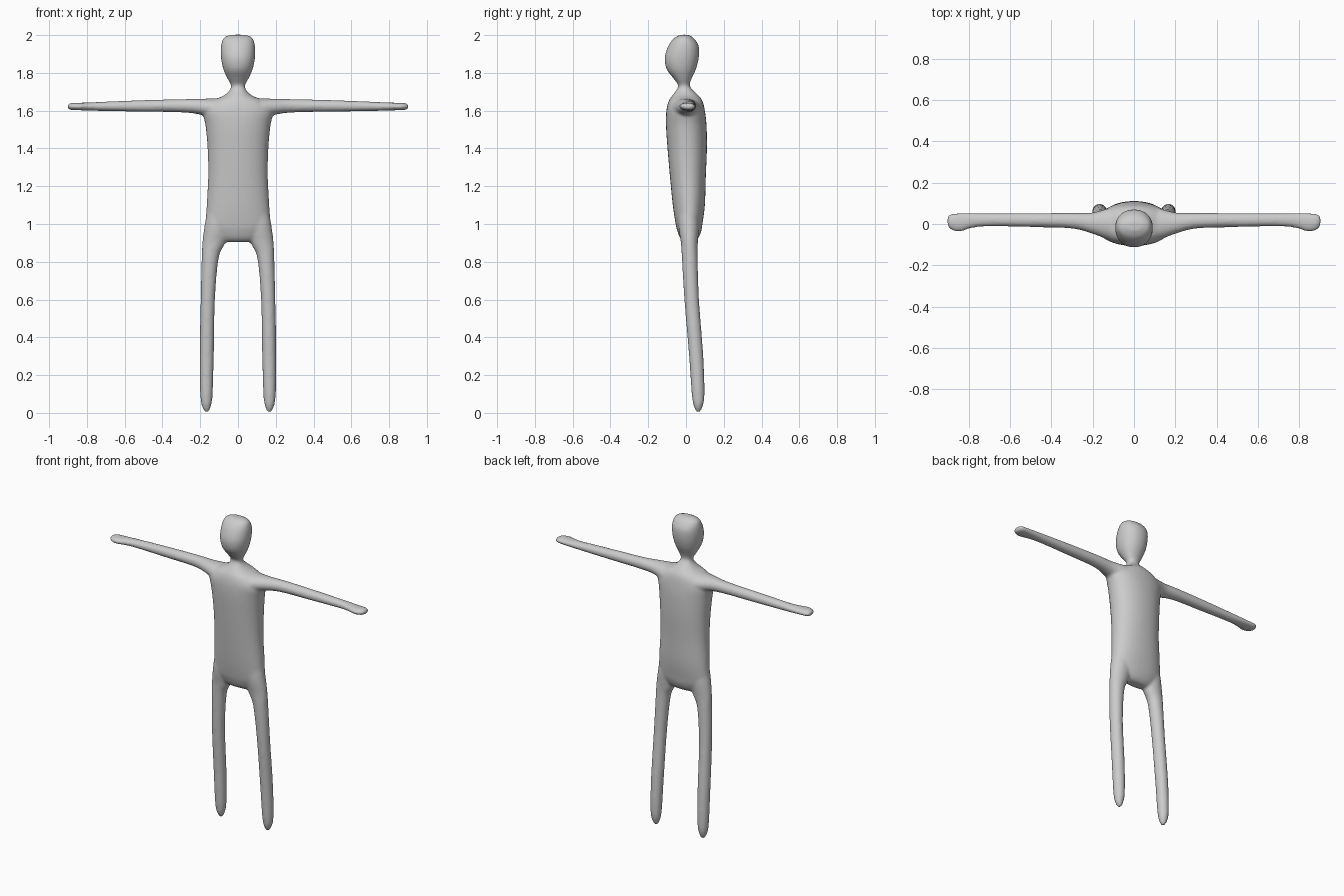
import bpy, bmesh, math

SIDES, STEPS = 32, 4


def catmull(a, b, c, d, t):
    return [0.5 * (2*q + (r - p)*t + (2*p - 5*q + 4*r - s)*t*t + (3*q - p - 3*r + s)*t**3)
            for p, q, r, s in zip(a, b, c, d)]


def refine(st):
    """Smoothly interpolate the cross-section stations."""
    out = []
    for i in range(len(st) - 1):
        a, d = st[max(i - 1, 0)], st[min(i + 2, len(st) - 1)]
        out += [catmull(a, st[i], st[i + 1], d, k / STEPS) for k in range(STEPS)]
    return out + [list(st[-1])]


def loft(bm, stations, place, power=2.0):
    """Skin rounded rings; place(station, u, v) maps a unit ring point to 3D."""
    rings = []
    for s in refine(stations):
        ring = []
        for k in range(SIDES):
            a = 2 * math.pi * k / SIDES
            c, n = math.cos(a), math.sin(a)
            u = math.copysign(abs(c) ** (2 / power), c)
            v = math.copysign(abs(n) ** (2 / power), n)
            ring.append(bm.verts.new(place(s, u, v)))
        rings.append(ring)
    for r0, r1 in zip(rings, rings[1:]):
        for k in range(SIDES):
            j = (k + 1) % SIDES
            bm.faces.new((r0[k], r0[j], r1[j], r1[k]))
    bm.faces.new(rings[0])
    bm.faces.new(rings[-1])


bm = bmesh.new()

# head, neck and torso: z, half width, front y, back y
trunk = [(0.905, 0.085, -0.01, 0.045), (0.925, 0.12, -0.03, 0.065),
         (0.96, 0.15, -0.045, 0.08), (1.0, 0.17, -0.055, 0.087),
         (1.1, 0.166, -0.07, 0.10), (1.25, 0.158, -0.085, 0.105),
         (1.4, 0.161, -0.098, 0.111), (1.52, 0.172, -0.106, 0.109),
         (1.6, 0.185, -0.104, 0.10), (1.65, 0.14, -0.092, 0.088),
         (1.68, 0.075, -0.073, 0.067), (1.71, 0.043, -0.05, 0.035),
         (1.735, 0.038, -0.042, 0.02), (1.77, 0.056, -0.066, 0.03),
         (1.82, 0.078, -0.103, 0.053), (1.88, 0.09, -0.113, 0.068),
         (1.94, 0.09, -0.095, 0.068), (1.98, 0.08, -0.068, 0.045),
         (1.995, 0.06, -0.045, 0.025), (2.002, 0.035, -0.03, 0.01)]
loft(bm, trunk, lambda s, u, v: (s[1]*u, (s[2] + s[3])/2 + (s[3] - s[2])/2*v, s[0]), 2.15)

# arm: x, centre y, centre z, half depth, half height
arm = [(0.05, 0.0, 1.605, 0.09, 0.06), (0.12, 0.0, 1.61, 0.077, 0.055),
       (0.2, 0.004, 1.621, 0.052, 0.042), (0.3, 0.016, 1.626, 0.038, 0.035),
       (0.5, 0.019, 1.625, 0.034, 0.031), (0.7, 0.02, 1.623, 0.032, 0.025),
       (0.78, 0.017, 1.622, 0.036, 0.022), (0.84, 0.008, 1.622, 0.045, 0.02),
       (0.88, 0.01, 1.622, 0.04, 0.019), (0.903, 0.015, 1.622, 0.024, 0.012)]

# leg: z, centre x, centre y, half width, half depth
leg = [(1.15, 0.095, 0.01, 0.055, 0.05), (1.0, 0.108, 0.014, 0.068, 0.055),
       (0.9, 0.128, 0.018, 0.061, 0.045), (0.82, 0.147, 0.02, 0.045, 0.042),
       (0.6, 0.16, 0.03, 0.038, 0.039), (0.3, 0.165, 0.054, 0.037, 0.038),
       (0.1, 0.167, 0.064, 0.033, 0.034), (0.035, 0.167, 0.065, 0.024, 0.024),
       (0.002, 0.165, 0.065, 0.008, 0.008)]

for side in (-1, 1):
    loft(bm, arm, lambda s, u, v: (side*s[0], s[1] + s[3]*u, s[2] + s[4]*v))
    loft(bm, leg, lambda s, u, v: (side*(s[1] + s[3]*u), s[2] + s[4]*v, s[0]))

bmesh.ops.recalc_face_normals(bm, faces=bm.faces)
mesh = bpy.data.meshes.new("figure_body")
bm.to_mesh(mesh)
bm.free()
body = bpy.data.objects.new("figure_body", mesh)
bpy.context.collection.objects.link(body)

# fuse the limbs into one skin and soften the joins
fuse = body.modifiers.new("fuse", 'REMESH')
fuse.mode = 'VOXEL'
fuse.voxel_size = 0.008
fuse.use_smooth_shade = True
soften = body.modifiers.new("soften", 'SMOOTH')
soften.factor = 0.5
soften.iterations = 8
